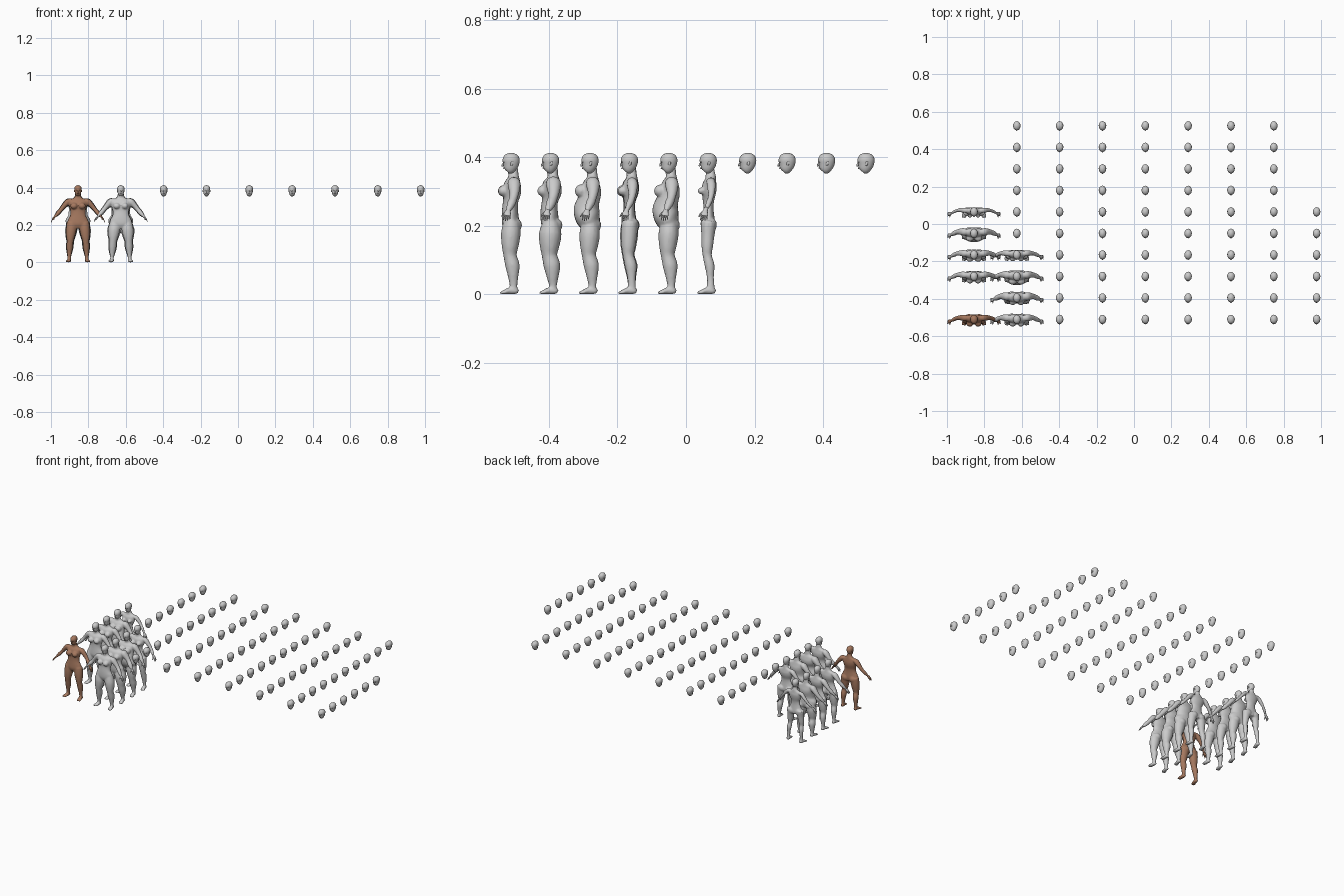
import bpy, bmesh, math
from mathutils import Vector, Matrix

X, Y = Vector((1, 0, 0)), Vector((0, 1, 0))


def catmull(a, b, c, d, t):
    return [0.5 * (2*q + (r-p)*t + (2*p-5*q+4*r-s)*t*t + (3*q-p-3*r+s)*t**3)
            for p, q, r, s in zip(a, b, c, d)]


def tube(bm, rows, ref=X, n=16, sub=3):
    """Closed loft along rows of (x, y, z, ru, rv); ref gives the u direction."""
    pts, m = [], len(rows)
    for i in range(m - 1):
        quad = [rows[max(i-1, 0)], rows[i], rows[i+1], rows[min(i+2, m-1)]]
        pts += [catmull(*quad, k / sub) for k in range(sub)]
    pts.append(rows[-1])
    rings = []
    for i, p in enumerate(pts):
        t = Vector(pts[min(i+1, len(pts)-1)][:3]) - Vector(pts[max(i-1, 0)][:3])
        t.normalize()
        u = (ref - t * ref.dot(t)).normalized()
        v = t.cross(u)
        rings.append([bm.verts.new(Vector(p[:3]) + u*p[3]*math.cos(a) + v*p[4]*math.sin(a))
                      for a in (2*math.pi*k/n for k in range(n))])
    for a, b in zip(rings, rings[1:]):
        for k in range(n):
            bm.faces.new((a[k], a[(k+1) % n], b[(k+1) % n], b[k]))
    bm.faces.new(rings[0])
    bm.faces.new(rings[-1])


def ball(bm, pos, size, seg=16, tilt=0.0):
    mat = Matrix.Translation(pos) @ Matrix.Rotation(tilt, 4, 'X') @ Matrix.Diagonal((*size, 1))
    bmesh.ops.create_uvsphere(bm, u_segments=seg, v_segments=seg//2 + 1, radius=1, matrix=mat)


def to_mesh(bm, name):
    bmesh.ops.recalc_face_normals(bm, faces=bm.faces[:])
    me = bpy.data.meshes.new(name)
    bm.to_mesh(me)
    bm.free()
    me.shade_smooth()
    return me


def place(name, me, loc):
    ob = bpy.data.objects.new(name, me)
    ob.location = loc
    bpy.context.collection.objects.link(ob)
    return ob


def head_mesh():
    bm = bmesh.new()
    # skull and jaw
    tube(bm, [(0, -.010, .358, .007, .009), (0, -.007, .362, .0125, .0155),
              (0, -.003, .370, .0160, .0195), (0, 0, .380, .0180, .0235),
              (0, .001, .392, .0200, .0250), (0, .001, .402, .0180, .0220),
              (0, .001, .409, .0120, .0155), (0, .001, .413, .0030, .0040)], sub=2)
    # nose, lips
    ball(bm, (0, -.0235, .3785), (.0026, .0032, .006), 8, -.35)
    ball(bm, (0, -.0205, .3685), (.0055, .0025, .0022), 8)
    for s in (-1, 1):
        # ears, eyes
        ball(bm, (s*.0188, .003, .382), (.002, .004, .0068), 8, -.2)
        ball(bm, (s*.0075, -.0195, .386), (.0034, .0032, .0026), 8)
    return to_mesh(bm, "head")


def body_mesh(fat, mus, bust):
    bm = bmesh.new()
    limb = 1 + .18*fat + .25*mus
    up = 1 + .08*fat + .14*mus
    f, mid = max(fat, -.35), 1 + .25*fat + .05*mus
    # torso and neck
    tube(bm, [(0, .003, .184, .030, .018),
              (0, .000, .205, .056*(1+.1*fat), .024 + .007*f),
              (0, -.001 - .006*f, .228, .053*mid, .0225 + .014*f),
              (0, -.001 - .008*f, .250, .042*mid, .0205 + .017*f),
              (0, .000 - .004*f, .272, .040*mid, .0205 + .012*f),
              (0, .003, .297, .046*up, .0245*up + .004*f),
              (0, .005, .320, .051*up, .0235*up),
              (0, .008, .335, .043*up, .0175*up),
              (0, .008, .346, .021*up, .0150),
              (0, .006, .362, .0145*up, .0145*up),
              (0, .003, .382, .0130, .0140)], n=24)
    for s in (-1, 1):
        # chest and seat
        r = .017 * bust
        ball(bm, (s*.022, -.021 - .003*f, .302), (r*1.15, r, r))
        ball(bm, (s*.027, .010, .202), (.025*(1+.1*fat), .020*limb, .022))
        # leg
        L = limb
        tube(bm, [(s*.032, .002, .212, .028, .024), (s*.036, .000, .176, .028*L, .025*L),
                  (s*.040, -.002, .140, .0235*L, .0215*L), (s*.042, -.002, .113, .0175*L, .017*L),
                  (s*.044, .005, .084, .0180*L, .0185*L), (s*.046, .007, .050, .0125*L, .0130*L),
                  (s*.047, .008, .026, .0095, .0115), (s*.047, .008, .007, .0100, .0120)])
        # foot
        tube(bm, [(s*.046, .022, .008, .006, .006), (s*.047, .014, .0105, .0105, .0095),
                  (s*.049, -.004, .0105, .0115, .0100), (s*.053, -.020, .0065, .0145, .0060),
                  (s*.055, -.031, .0045, .0100, .0035)])
        # arm
        tube(bm, [(s*.036, .008, .330, .014, .012), (s*.052, .009, .326, .0165*L, .0145*L),
                  (s*.064, .010, .314, .0160*L, .0145*L), (s*.080, .010, .296, .0125*L, .0120*L),
                  (s*.094, .007, .279, .0105*L, .0105*L), (s*.105, .002, .266, .0110*L, .0110*L),
                  (s*.117, -.004, .252, .0082*L, .0078*L), (s*.125, -.008, .244, .0068, .0060)], ref=Y)
    return to_mesh(bm, "body")


def hands_mesh():
    bm = bmesh.new()
    for s in (-1, 1):
        # wrist and palm
        tube(bm, [(s*.118, -.005, .251, .0065, .0058), (s*.125, -.008, .2435, .0075, .0052),
                  (s*.133, -.010, .2345, .0108, .0045), (s*.1365, -.011, .2295, .0098, .0035)],
             ref=Y, n=10, sub=2)
        # fingers
        for k in range(4):
            y = -.0185 + .005*k
            ln = (.90, 1.0, .95, .75)[k]
            tube(bm, [(s*.134, y, .233, .0024, .0024),
                      (s*(.134+.006*ln), y-.0015+.0006*k, .233-.009*ln, .0022, .0022),
                      (s*(.134+.010*ln), y-.003+.0012*k, .233-.018*ln, .0012, .0012)], ref=Y, n=6, sub=2)
        # thumb
        tube(bm, [(s*.125, -.012, .242, .0035, .003), (s*.128, -.021, .235, .0028, .0028),
                  (s*.1295, -.027, .2265, .0014, .0014)], ref=Y, n=6, sub=2)
    return to_mesh(bm, "hands")


HEAD, HANDS = head_mesh(), hands_mesh()
skin = bpy.data.materials.new("tan_skin")
skin.diffuse_color = (.38, .19, .115, 1)


def spot(col, row):
    return (-.8555 + .229*col, -.511 + .115*row, 0)


# full figures: (column, row): fat, muscle, bust
figures = {(0, 0): (0, 0, 1), (0, 2): (0, .25, .95), (0, 3): (-.2, .4, .95),
           (0, 4): (1, 0, 1.1), (0, 5): (-.9, -.2, .6),
           (1, 0): (.15, .45, .95), (1, 1): (.25, 1.1, .95),
           (1, 2): (1, .1, 1.15), (1, 3): (-.6, .25, .8)}
for (c, r), shape in figures.items():
    body = place(f"body_{c}_{r}", body_mesh(*shape), spot(c, r))
    rm = body.modifiers.new("blend", 'REMESH')
    rm.mode, rm.voxel_size, rm.use_smooth_shade = 'VOXEL', .004, True
    sm = body.modifiers.new("soften", 'SMOOTH')
    sm.factor, sm.iterations = .5, 3
    body.modifiers.new("lighten", 'DECIMATE').ratio = .45
    head = place(f"body_head_{c}_{r}", HEAD, spot(c, r))
    hands = place(f"body_hands_{c}_{r}", HANDS, spot(c, r))
    if (c, r) == (0, 0):
        for ob in (body, head, hands):
            ob.data = ob.data.copy()
            ob.data.materials.append(skin)

# loose heads in the grid
for c in range(1, 9):
    rows = range(4, 10) if c == 1 else range(6) if c == 8 else range(10)
    for r in rows:
        place(f"head_{c}_{r}", HEAD, spot(c, r))
